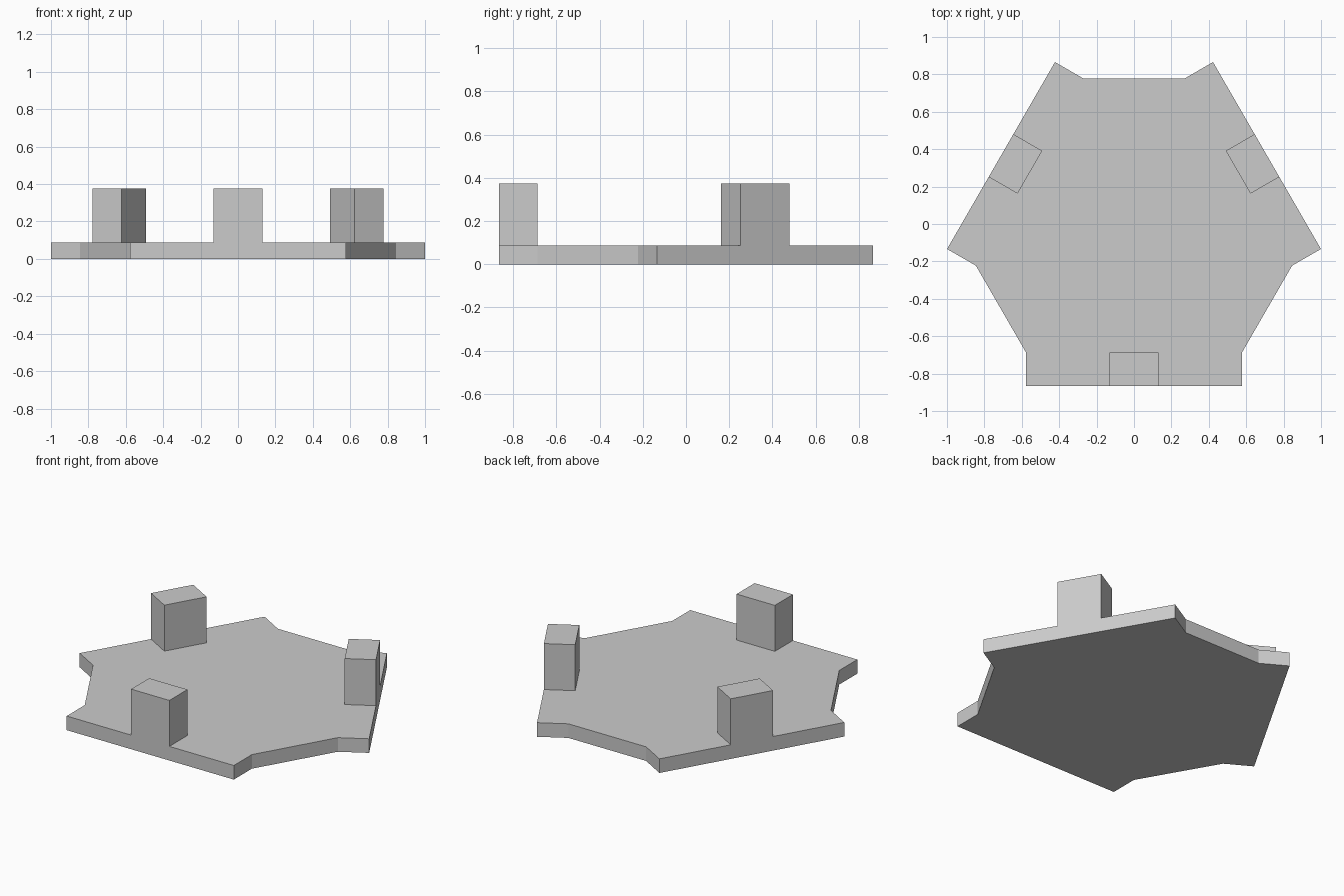
import bpy, bmesh
from math import radians
from mathutils import Matrix, Vector

if "Cube" in bpy.data.objects:
    bpy.data.objects.remove(bpy.data.objects["Cube"], do_unlink=True)

CENTRE = Vector((0, -0.0445, 0))   # axis of the threefold symmetry
HALF_EDGE, EDGE, NOTCH = 0.577, -0.821, -0.643
POST_HALF = 0.132
BASE_TOP, POST_TOP = 0.088, 0.375

grey = bpy.data.materials.new("plain grey")
grey.use_nodes = True
colour = (0.6, 0.6, 0.6, 1)
grey.diffuse_color = colour
grey.node_tree.nodes["Principled BSDF"].inputs["Base Color"].default_value = colour


def turned(x, y, turn):
    """Point carried a number of thirds of a turn about the centre."""
    return CENTRE + Matrix.Rotation(radians(120 * turn), 3, "Z") @ Vector((x, y, 0))


def prism(name, outline, bottom, top):
    """Flat-faced solid raised from an outline."""
    bm = bmesh.new()
    face = bm.faces.new([bm.verts.new((p.x, p.y, bottom)) for p in outline])
    raised = bmesh.ops.extrude_face_region(bm, geom=[face], use_keep_orig=True)["geom"]
    verts = [g for g in raised if isinstance(g, bmesh.types.BMVert)]
    bmesh.ops.translate(bm, verts=verts, vec=(0, 0, top - bottom))
    bmesh.ops.recalc_face_normals(bm, faces=bm.faces)
    mesh = bpy.data.meshes.new(name)
    bm.to_mesh(mesh)
    bm.free()
    mesh.materials.append(grey)
    obj = bpy.data.objects.new(name, mesh)
    bpy.context.collection.objects.link(obj)


# Base plate: three straight sides with flared corners
side = [(-HALF_EDGE, NOTCH), (-HALF_EDGE, EDGE), (HALF_EDGE, EDGE), (HALF_EDGE, NOTCH)]
prism("base_plate", [turned(x, y, t) for t in range(3) for x, y in side], 0, BASE_TOP)

# One post flush with the middle of each side
post = [(-POST_HALF, EDGE), (POST_HALF, EDGE), (POST_HALF, NOTCH), (-POST_HALF, NOTCH)]
for t, name in enumerate(("front_post", "left_post", "right_post")):
    prism(name, [turned(x, y, t) for x, y in post], BASE_TOP, POST_TOP)
